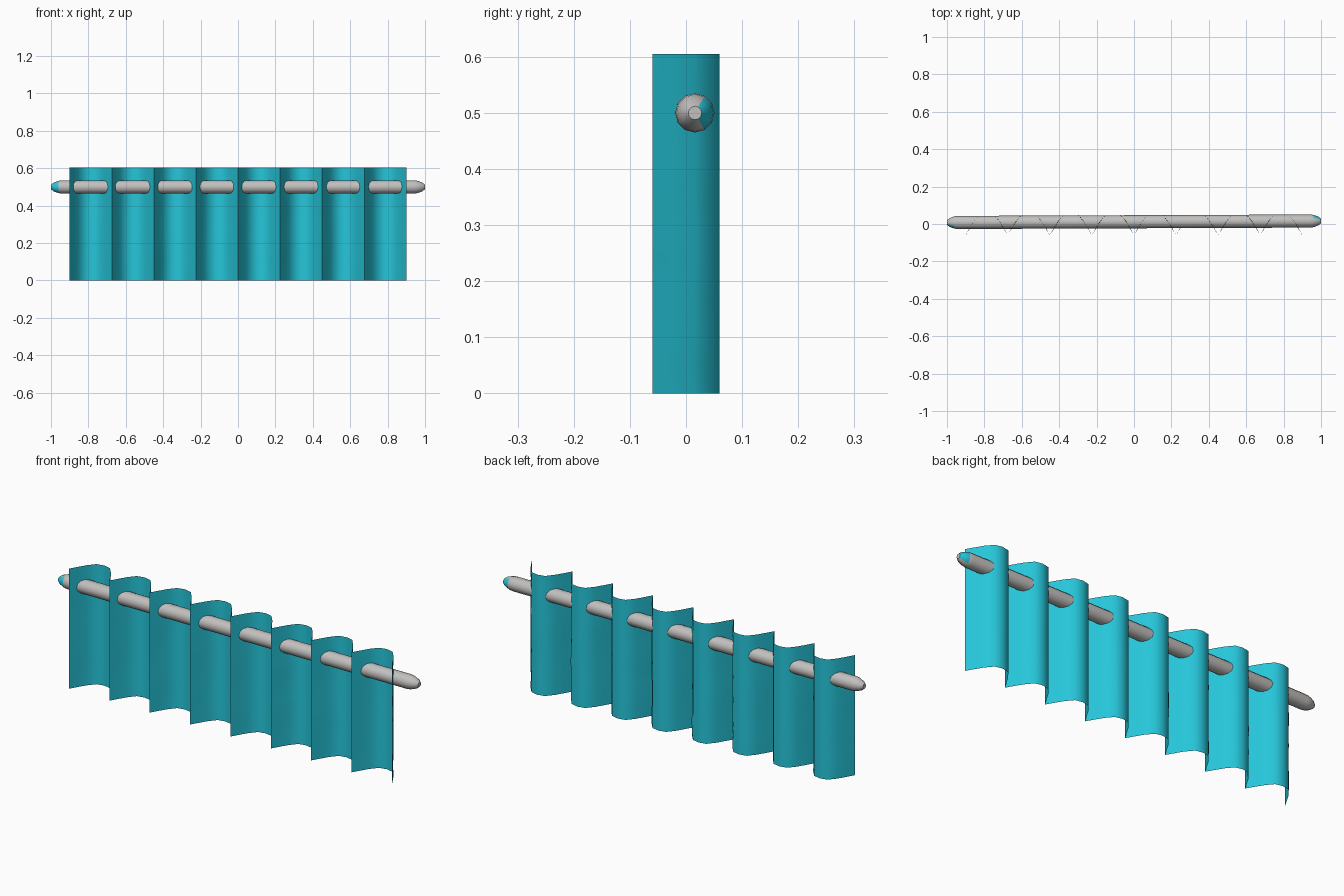
import bpy, bmesh, math, random

random.seed(3)
if "Cube" in bpy.data.objects:
    bpy.data.objects.remove(bpy.data.objects["Cube"])


def material(name, rgb):
    mat = bpy.data.materials.new(name)
    mat.use_nodes = True
    color = (*rgb, 1.0)
    mat.diffuse_color = color
    mat.node_tree.nodes["Principled BSDF"].inputs["Base Color"].default_value = color
    return mat


def finish(name, bm, mats, angle):
    mesh = bpy.data.meshes.new(name)
    bm.to_mesh(mesh)
    bm.free()
    for mat in mats:
        mesh.materials.append(mat)
    obj = bpy.data.objects.new(name, mesh)
    bpy.context.collection.objects.link(obj)
    bpy.ops.object.select_all(action="DESELECT")
    obj.select_set(True)
    bpy.context.view_layer.objects.active = obj
    bpy.ops.object.shade_smooth_by_angle(angle=math.radians(angle))
    return obj


turquoise = material("turquoise cloth", (0.019, 0.565, 0.70))
grey = material("light grey metal", (0.54, 0.53, 0.52))

# Pleated curtain: sharp folds at the front, broad flat folds at the back
PLEATS, WIDTH, HEIGHT, ROWS = 8, 1.8, 0.605, 10
pitch = WIDTH / PLEATS
half = [(0, -0.06), (0.022, -0.022), (0.045, 0.016), (0.075, 0.052)]
pleat = half + [(pitch / 2, 0.06)] + [(pitch - x, y) for x, y in half[:0:-1]]
path = [(-WIDTH / 2 + i * pitch + x, y) for i in range(PLEATS) for x, y in pleat]
path.append((WIDTH / 2, half[0][1]))

bm = bmesh.new()
rows = []
for r in range(ROWS + 1):
    row = []
    for x, y in path:
        # slight creases on the slopes between the folds
        loose = 0.003 if abs(y) < 0.05 and 0 < r < ROWS else 0
        row.append(bm.verts.new((x, y + random.uniform(-loose, loose), HEIGHT * r / ROWS)))
    rows.append(row)
for low, high in zip(rows, rows[1:]):
    for i in range(len(path) - 1):
        bm.faces.new((low[i], low[i + 1], high[i + 1], high[i]))
finish("curtain", bm, [turquoise], 50)

# Rod: a turned bar with rounded ends, threaded through the pleats
SIDES = 12
end = [(-1.0, 0.012), (-0.985, 0.024), (-0.96, 0.033), (-0.94, 0.035)]
profile = end + [(-x, r) for x, r in reversed(end)]
bm = bmesh.new()
rings = []
for x, radius in profile:
    ring = []
    for s in range(SIDES):
        a = math.tau * s / SIDES
        ring.append(bm.verts.new((x, 0.012 + 0.004 * x + radius * math.cos(a),
                                  0.5 + radius * math.sin(a))))
    rings.append(ring)
for a, b in zip(rings, rings[1:]):
    for s in range(SIDES):
        t = (s + 1) % SIDES
        bm.faces.new((a[s], a[t], b[t], b[s]))
bm.faces.new(rings[0])
bm.faces.new(rings[-1])
bmesh.ops.recalc_face_normals(bm, faces=bm.faces)

# Turquoise patches on opposite sides of the two tips
for f in bm.faces:
    c = f.calc_center_median()
    if abs(c.x) > 0.965 and (c.y - 0.012) * c.x > 0.012:
        f.material_index = 1
finish("curtain_rod", bm, [grey, turquoise], 50)
